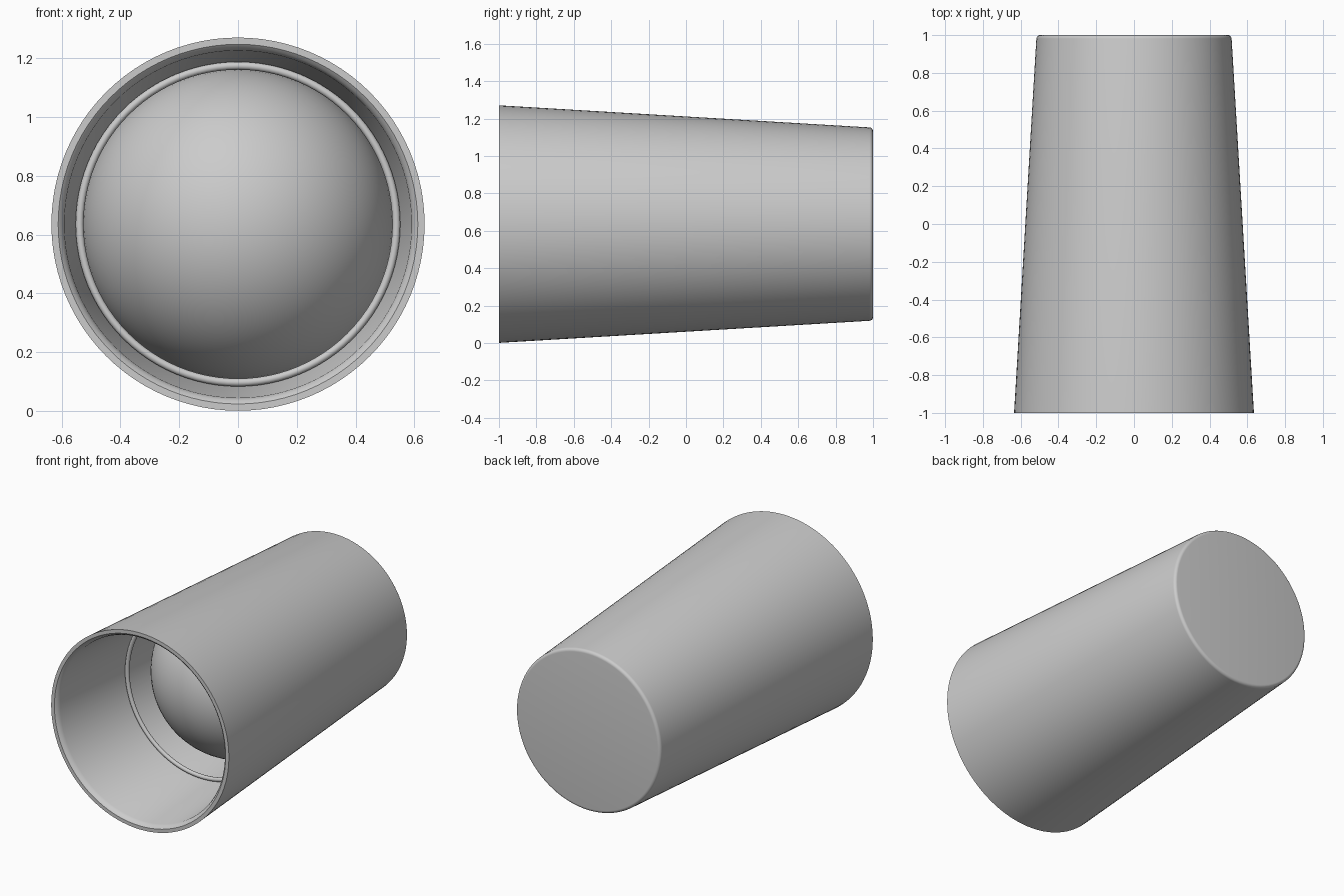
import bpy, bmesh, math

if "Cube" in bpy.data.objects:
    bpy.data.objects.remove(bpy.data.objects["Cube"])

CENTRE_Z = 0.636
SIDES = 96

grey = bpy.data.materials.new("plain_grey")
grey.diffuse_color = (0.6, 0.6, 0.6, 1)
grey.use_nodes = True
grey.node_tree.nodes["Principled BSDF"].inputs["Base Color"].default_value = grey.diffuse_color


def lathe(name, profile, closed=False):
    """Revolve (radius, y) points around the lengthwise axis."""
    bm = bmesh.new()
    rings = []
    for r, y in profile:
        if r == 0:
            rings.append([bm.verts.new((0, y, 0))] * SIDES)
        else:
            rings.append([bm.verts.new((r * math.cos(2 * math.pi * i / SIDES), y,
                                        r * math.sin(2 * math.pi * i / SIDES)))
                          for i in range(SIDES)])
    pairs = list(zip(rings, rings[1:]))
    if closed:
        pairs.append((rings[-1], rings[0]))
    for a, b in pairs:
        for i in range(SIDES):
            j = (i + 1) % SIDES
            corners = list(dict.fromkeys((a[i], a[j], b[j], b[i])))
            bm.faces.new(corners)
    bmesh.ops.recalc_face_normals(bm, faces=bm.faces)
    mesh = bpy.data.meshes.new(name)
    bm.to_mesh(mesh)
    bm.free()
    mesh.materials.append(grey)
    obj = bpy.data.objects.new(name, mesh)
    obj.location.z = CENTRE_Z
    bpy.context.collection.objects.link(obj)
    bpy.ops.object.select_all(action='DESELECT')
    obj.select_set(True)
    bpy.context.view_layer.objects.active = obj
    bpy.ops.object.shade_smooth_by_angle(angle=math.radians(35))
    return obj


def arc(radius, cy, cr, start, end, steps):
    """Points (radius, y) on an arc; angle 0 points outward, 90 to the back."""
    pts = []
    for k in range(steps + 1):
        t = math.radians(start + (end - start) * k / steps)
        pts.append((cr + radius * math.cos(t), cy + radius * math.sin(t)))
    return pts


# Tapered cup: hollow inside, open at the front, rounded at the back edge
cup = [(0, 0.95), (0.473, 0.95), (0.591, -0.97), (0.60, -0.99), (0.612, -1.0),
       (0.635, -1.0)]
cup += arc(0.02, 0.98, 0.497, 3, 90, 6) + [(0, 1.0)]
lathe("tapered_cup", cup)

# Slim retaining ring against the inner wall
lathe("inner_ring", arc(0.0135, -0.36, 0.539, 0, 330, 11), closed=True)

# Ball seated behind the ring
ball = arc(0.529, 0.03, 0, -90, 90, 40)
ball[0], ball[-1] = (0, ball[0][1]), (0, ball[-1][1])
lathe("inner_ball", ball)
